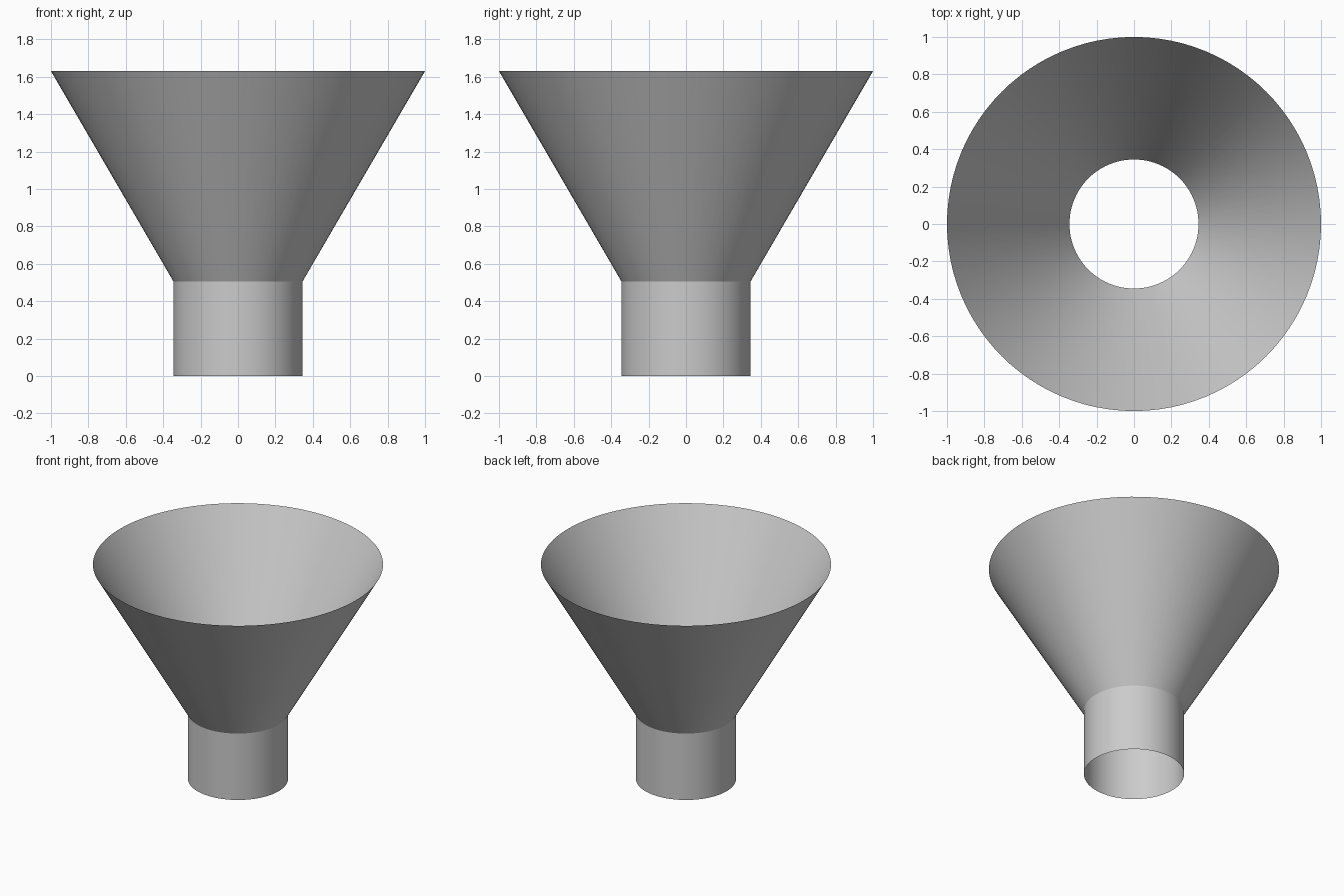
import bpy
import math

SEGMENTS = 96

cube = bpy.data.objects.get("Cube")
if cube:
    bpy.data.objects.remove(cube, do_unlink=True)

# Single plain grey
grey = bpy.data.materials.new("plain grey")
grey.use_nodes = True
colour = (0.6, 0.6, 0.6, 1)
grey.diffuse_color = colour
grey.node_tree.nodes["Principled BSDF"].inputs["Base Color"].default_value = colour


def open_tube(name, r_low, r_high, z_low, z_high):
    """Open-ended thin wall between two circles."""
    bpy.ops.mesh.primitive_cone_add(
        vertices=SEGMENTS, radius1=r_low, radius2=r_high,
        depth=z_high - z_low, end_fill_type='NOTHING',
        location=(0, 0, (z_low + z_high) / 2))
    obj = bpy.context.object
    obj.name = name
    obj.data.materials.append(grey)
    bpy.ops.object.shade_smooth_by_angle(angle=math.radians(30))
    return obj


# Straight spout below, flared bowl above
open_tube("funnel_spout", 0.345, 0.345, 0, 0.505)
open_tube("funnel_bowl", 0.345, 1.0, 0.505, 1.63)
